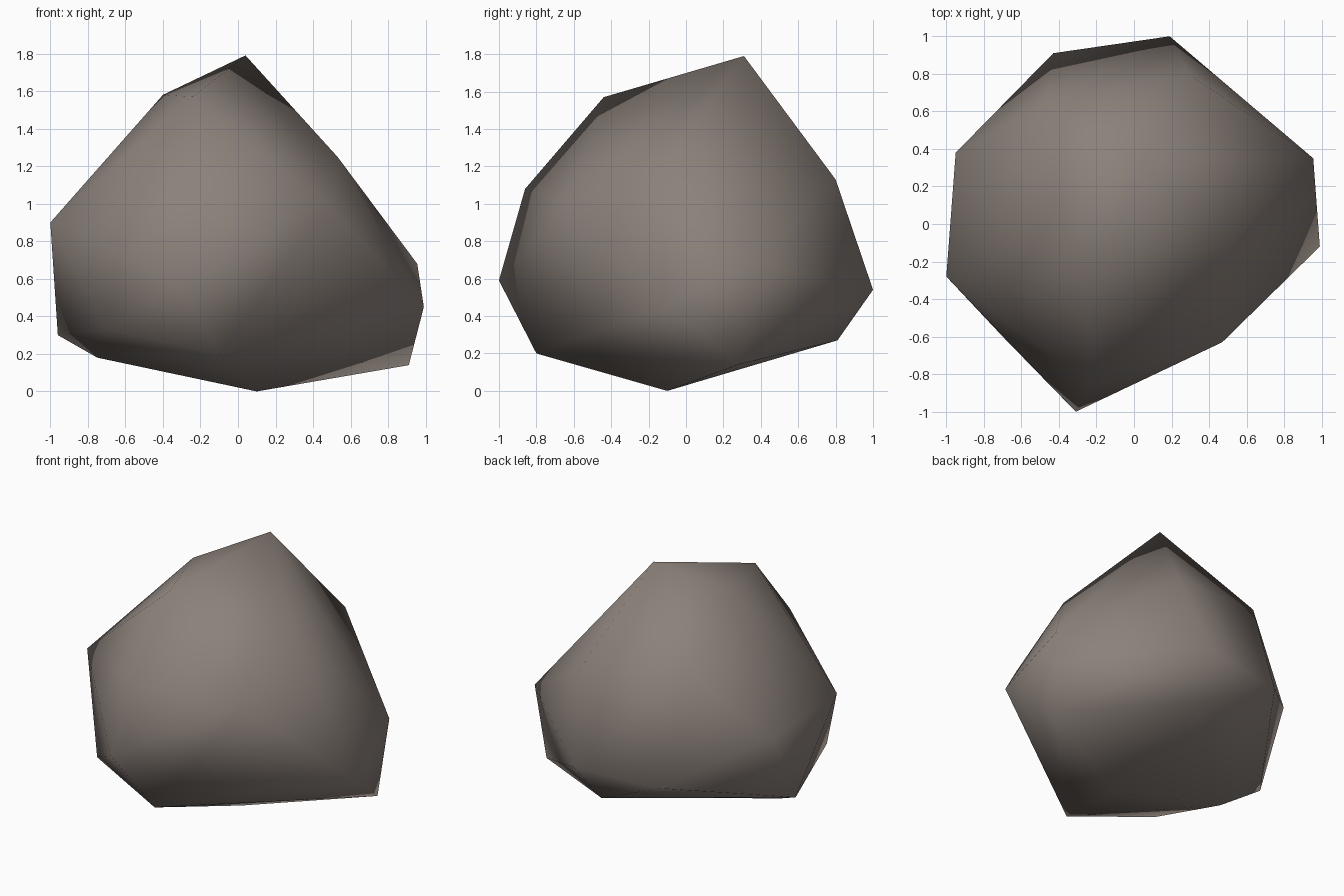
import bpy, bmesh

if "Cube" in bpy.data.objects:
    bpy.data.objects.remove(bpy.data.objects["Cube"])

# Corner points of the boulder, from the crown down to the base
crown = [(.04, .31, 1.79), (-.40, .06, 1.58), (-.24, -.44, 1.57),
         (.53, -.08, 1.25), (-.465, .65, 1.245), (.29, .80, 1.13)]
middle = [(-.22, -.86, 1.08), (.47, -.63, 1.0), (-1.0, -.28, .90),
          (-.95, .38, .81), (.955, .35, .68), (-.31, -1.0, .59),
          (.19, 1.0, .54), (-.43, .91, .52), (.99, -.12, .45)]
base = [(-.69, -.61, .33), (-.96, .13, .30), (.10, .81, .27),
        (-.10, -.80, .20), (-.75, -.02, .18), (.91, .28, .14), (.10, -.10, 0)]

# Wrap the points in a convex shell
bm = bmesh.new()
for p in crown + middle + base:
    bm.verts.new(p)
bmesh.ops.convex_hull(bm, input=bm.verts[:])
bmesh.ops.recalc_face_normals(bm, faces=bm.faces[:])
for f in bm.faces:
    f.smooth = True          # soft shading over the whole stone
mesh = bpy.data.meshes.new("boulder")
bm.to_mesh(mesh)
bm.free()

boulder = bpy.data.objects.new("boulder", mesh)
bpy.context.collection.objects.link(boulder)

# Warm grey stone
stone = bpy.data.materials.new("warm grey stone")
stone.diffuse_color = (.26, .22, .195, 1)
stone.use_nodes = True
stone.node_tree.nodes["Principled BSDF"].inputs["Base Color"].default_value = stone.diffuse_color
mesh.materials.append(stone)
